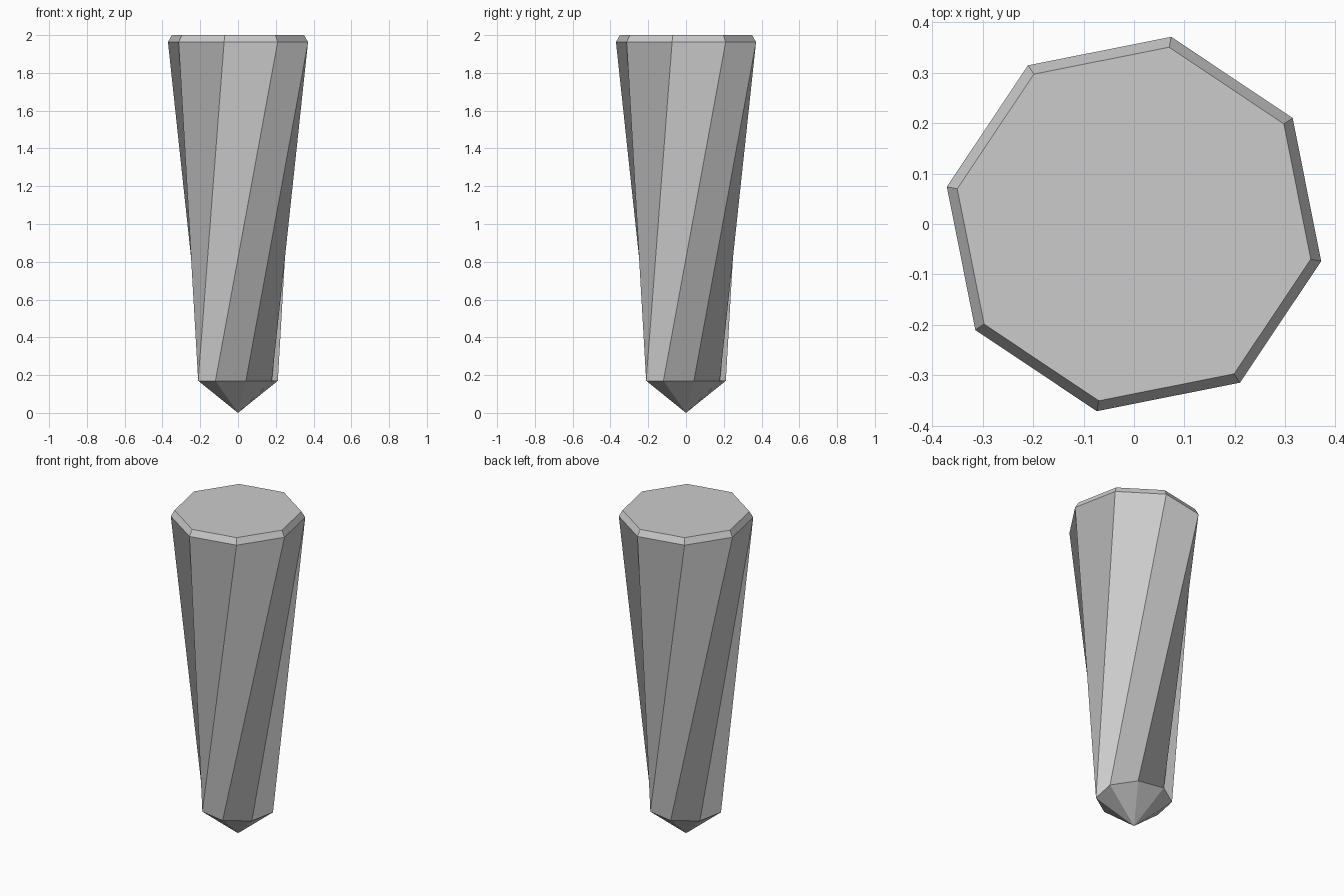
import bpy
import bmesh
from math import cos, sin, radians

cube = bpy.data.objects.get("Cube")
if cube:
    bpy.data.objects.remove(cube, do_unlink=True)

SIDES = 8
STEP = 360 / SIDES
TOP_ANGLE = -STEP / 4
TWIST = -1.5 * STEP

# Single stone grey
grey = bpy.data.materials.new("stone_grey")
grey.use_nodes = True
colour = (0.6, 0.6, 0.6, 1)
grey.diffuse_color = colour
grey.node_tree.nodes["Principled BSDF"].inputs["Base Color"].default_value = colour

bm = bmesh.new()


def ring(radius, z, start):
    """Octagonal ring of vertices, counter-clockwise from the start angle."""
    angles = [radians(start + STEP * k) for k in range(SIDES)]
    return [bm.verts.new((radius * cos(a), radius * sin(a), z)) for a in angles]


def bridge(upper, lower):
    """Quads between two rings; the first-to-third diagonal keeps them convex."""
    for k in range(SIDES):
        n = (k + 1) % SIDES
        bm.faces.new((upper[k], lower[k], lower[n], upper[n]))


# Flat cap, bevelled rim, twisted tapering shaft
cap = ring(0.357, 2.0, TOP_ANGLE)
rim = ring(0.378, 1.963, TOP_ANGLE)
foot = ring(0.215, 0.17, TOP_ANGLE + TWIST)
bm.faces.new(cap)
bridge(cap, rim)
bridge(rim, foot)

# Pointed tip
tip = bm.verts.new((0, 0, 0))
for k in range(SIDES):
    bm.faces.new((foot[k], tip, foot[(k + 1) % SIDES]))

mesh = bpy.data.meshes.new("twisted_spike")
bm.to_mesh(mesh)
bm.free()
mesh.materials.append(grey)
spike = bpy.data.objects.new("twisted_spike", mesh)
bpy.context.collection.objects.link(spike)
